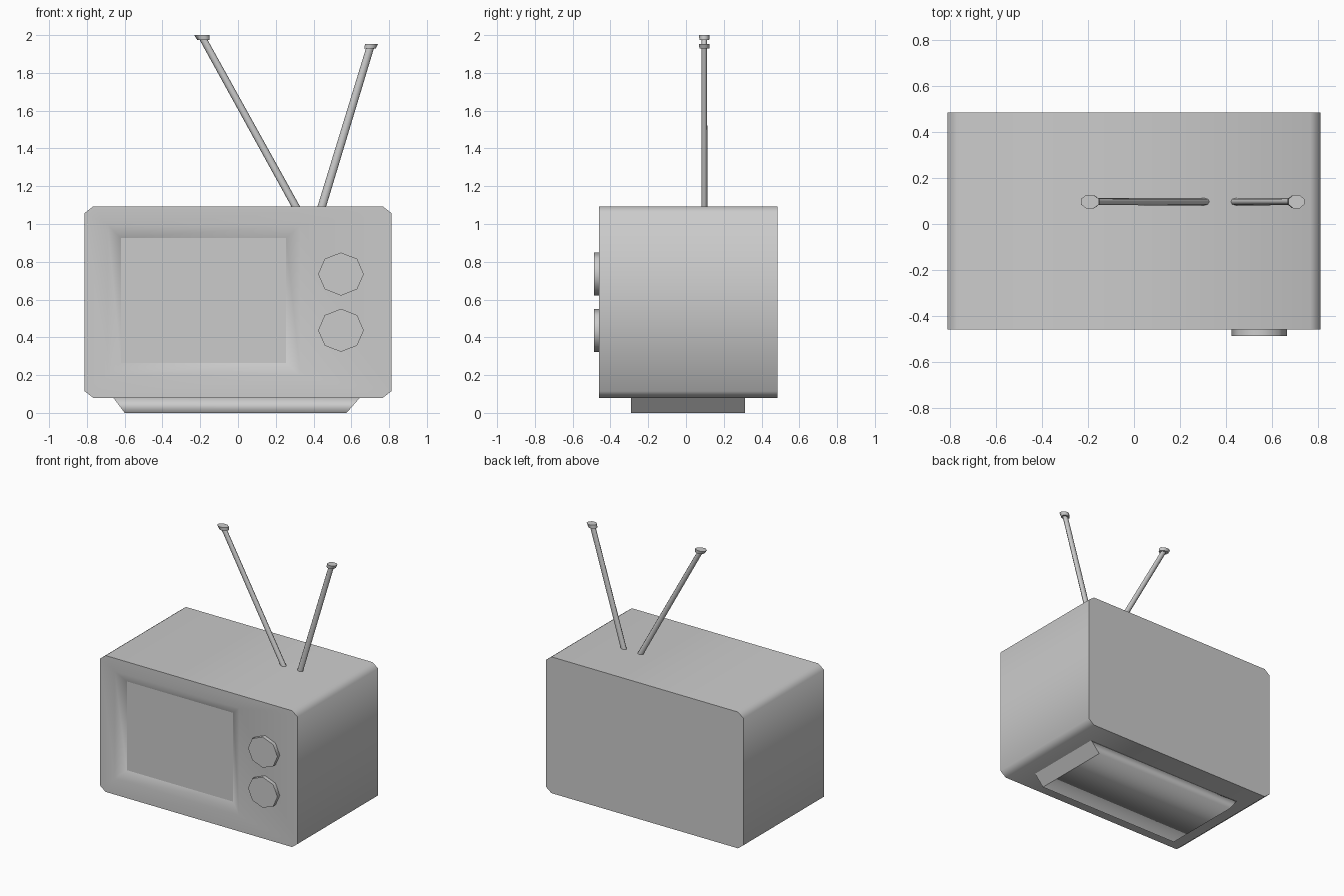
import bpy, bmesh, math
from mathutils import Vector

if "Cube" in bpy.data.objects:
    bpy.data.objects.remove(bpy.data.objects["Cube"])


def make(name, build, angle=60):
    """Create an object from a bmesh builder, smooth below the given angle."""
    bm = bmesh.new()
    build(bm)
    bmesh.ops.recalc_face_normals(bm, faces=bm.faces[:])
    me = bpy.data.meshes.new(name)
    bm.to_mesh(me)
    bm.free()
    ob = bpy.data.objects.new(name, me)
    bpy.context.collection.objects.link(ob)
    me.shade_smooth()
    me.set_sharp_from_angle(angle=math.radians(angle))
    return ob


def loft(bm, a, b, cap_a=True, cap_b=True):
    """Join two equal rings of points; returns the two vertex rings."""
    ra = [bm.verts.new(p) for p in a]
    rb = [bm.verts.new(p) for p in b]
    n = len(ra)
    for i in range(n):
        j = (i + 1) % n
        bm.faces.new((ra[i], ra[j], rb[j], rb[i]))
    if cap_a:
        bm.faces.new(ra)
    if cap_b:
        bm.faces.new(rb)
    return ra, rb


def rect(x0, x1, z0, z1, y):
    return [(x0, y, z0), (x1, y, z0), (x1, y, z1), (x0, y, z1)]


def ring(n, rx, ry, centre, start=0.0):
    """Horizontal elliptical ring."""
    cx, cy, cz = centre
    return [(cx + rx * math.cos(start + 2 * math.pi * i / n),
             cy + ry * math.sin(start + 2 * math.pi * i / n), cz) for i in range(n)]


FRONT, BACK = -0.46, 0.485
SCREEN = (-0.62, 0.255, 0.265, 0.925)
SCREEN_Y = FRONT + 0.04


# Cabinet: chamfered profile running back, sloped bezel around the screen
def cabinet(bm):
    X, Z0, Z1, cx, cz = 0.812, 0.08, 1.093, 0.045, 0.035
    prof = [(-X, Z0 + cz), (-X + cx, Z0), (X - cx, Z0), (X, Z0 + cz),
            (X, Z1 - cz), (X - cx, Z1), (-X + cx, Z1), (-X, Z1 - cz)]
    rim, _ = loft(bm, [(x, FRONT, z) for x, z in prof],
                  [(x, BACK, z) for x, z in prof], cap_a=False)
    outer, _ = loft(bm, rect(-0.69, 0.33, 0.2, 0.995, FRONT),
                    rect(*SCREEN, SCREEN_Y), False, False)
    for i in range(4):
        j = (i + 1) % 4
        bm.faces.new((rim[2 * i], rim[2 * i + 1], outer[i]))
        bm.faces.new((rim[2 * i + 1], rim[2 * j], outer[j], outer[i]))


make("cabinet", cabinet)


# Screen
make("screen", lambda bm: bm.faces.new([bm.verts.new(p) for p in rect(*SCREEN, SCREEN_Y)]))
bpy.data.objects["screen"].data.update()


# Base: tapered plinth with flat sloping ends
def plinth(bm):
    prof = [(-0.66, 0.08), (-0.60, 0.0), (0.575, 0.0), (0.645, 0.08)]
    loft(bm, [(x, -0.29, z) for x, z in prof], [(x, 0.312, z) for x, z in prof])


base = make("base", plinth, 180)
for f in base.data.polygons:
    if abs(f.normal.x) > 0.5:
        f.use_smooth = False


# Dials: eight-sided discs
def dial(z):
    def build(bm):
        pts = [(0.545 + 0.121 * math.cos(i * math.pi / 4),
                z + 0.114 * math.sin(i * math.pi / 4)) for i in range(8)]
        loft(bm, [(x, -0.488, q) for x, q in pts], [(x, -0.45, q) for x, q in pts])
    return build


for label, z in (("upper", 0.735), ("lower", 0.437)):
    make(label + "_dial", dial(z))


# Antennas: slanted rods with flared tips
def antenna(name, foot, top, tip_bottom, tip_top):
    y = 0.097
    foot, top = Vector((foot[0], y, foot[1])), Vector((top[0], y, top[1]))
    foot -= (top - foot) * 0.03
    make(name + "_antenna", lambda bm: loft(
        bm, ring(8, 0.023, 0.016, foot), ring(8, 0.021, 0.015, top)))

    def tip(bm):
        s = math.pi / 8
        loft(bm, ring(8, tip_bottom[1], 0.028, (tip_bottom[0], y, tip_bottom[2]), s),
             ring(8, tip_top[1], 0.031, (tip_top[0], y, tip_top[2]), s))
    make(name + "_antenna_tip", tip)


antenna("left", (0.307, 1.09), (-0.185, 1.98),
        (-0.183, 0.036, 1.975), (-0.192, 0.043, 2.0))
antenna("right", (0.443, 1.09), (0.70, 1.935),
        (0.698, 0.033, 1.928), (0.707, 0.037, 1.954))
